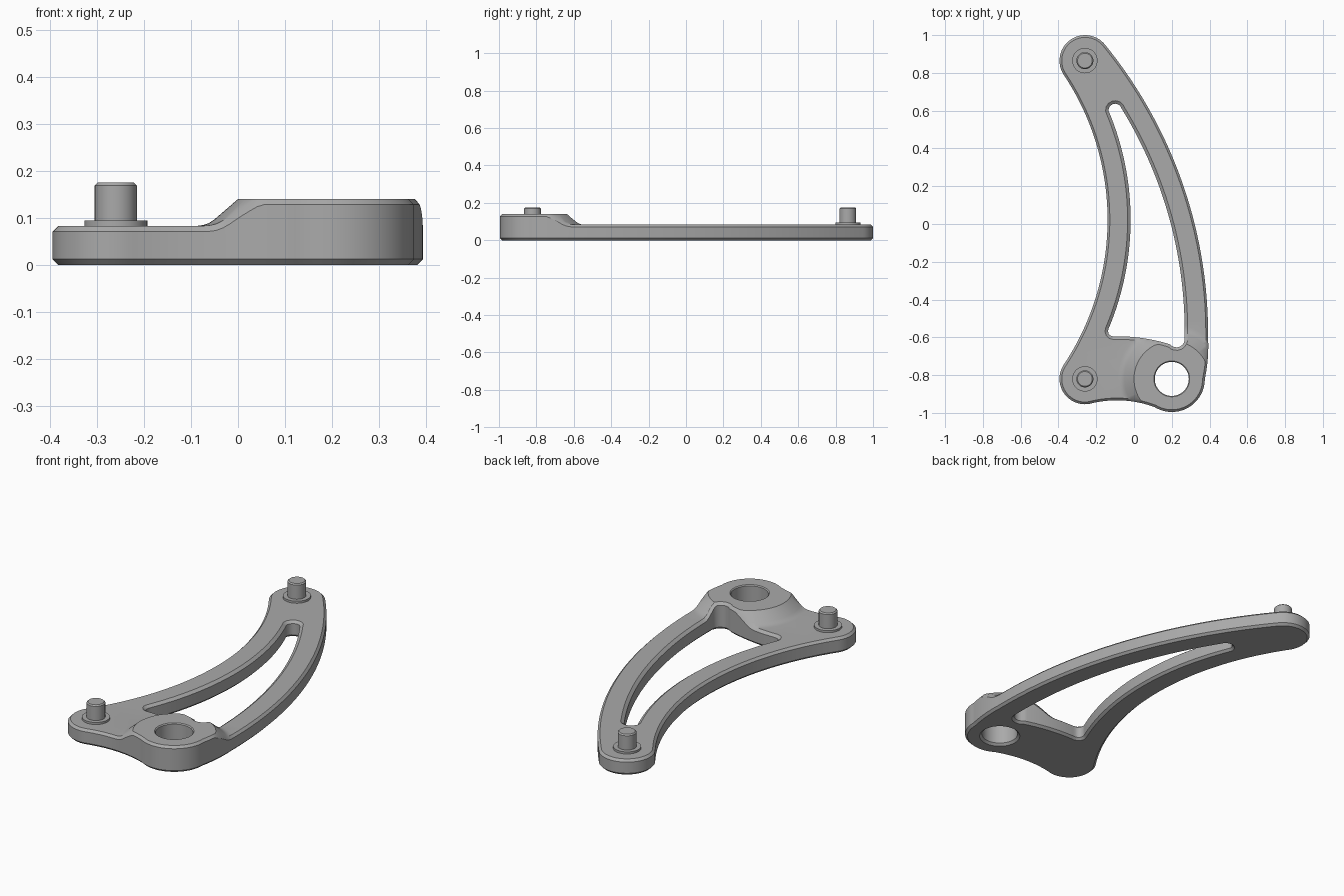
import bpy, bmesh
from math import pi, tau, sin, cos, atan2, ceil
from mathutils import Vector
from mathutils.geometry import delaunay_2d_cdt

cube = bpy.data.objects.get("Cube")
if cube:
    bpy.data.objects.remove(cube)

THICK, BOSS_TOP = 0.083, 0.14
BOSS = Vector((0.2, -0.82))
RAMP = [(0.2, BOSS_TOP), (0.25, 0.097), (0.262, 0.089), (0.273, 0.085), (0.287, THICK)]

metal = bpy.data.materials.new("grey_metal")
metal.use_nodes = True
metal.diffuse_color = (0.4, 0.4, 0.4, 1)
metal.node_tree.nodes["Principled BSDF"].inputs["Base Color"].default_value = metal.diffuse_color


def finish(bm, name):
    """Turn a bmesh into a shaded object."""
    bmesh.ops.remove_doubles(bm, verts=bm.verts, dist=1e-5)
    bmesh.ops.recalc_face_normals(bm, faces=bm.faces)
    mesh = bpy.data.meshes.new(name)
    bm.to_mesh(mesh)
    bm.free()
    mesh.materials.append(metal)
    obj = bpy.data.objects.new(name, mesh)
    bpy.context.collection.objects.link(obj)
    bpy.ops.object.select_all(action='DESELECT')
    obj.select_set(True)
    bpy.context.view_layer.objects.active = obj
    bpy.ops.object.shade_smooth_by_angle(angle=pi / 6)


def arc(a, b, c, step=0.015):
    """Points on the circular arc from a through b up to, not including, c."""
    a, b, c = Vector(a), Vector(b), Vector(c)
    u, v = b - a, c - a
    d = 2 * (u.x * v.y - u.y * v.x)
    uu, vv = u.length_squared, v.length_squared
    off = Vector((v.y * uu - u.y * vv, u.x * vv - v.x * uu)) / d
    centre, r = a + off, off.length
    start = atan2(-off.y, -off.x)
    end = atan2(c.y - centre.y, c.x - centre.x)
    sweep = (end - start) % tau
    if d < 0:
        sweep -= tau
    n = max(3, ceil(abs(sweep) * r / step))
    return [centre + r * Vector((cos(start + sweep * i / n), sin(start + sweep * i / n)))
            for i in range(n)]


def chain(points):
    """Closed loop of arcs; every second point is a point passed through."""
    loop = []
    for i in range(0, len(points), 2):
        loop += arc(points[i], points[i + 1], points[(i + 2) % len(points)])
    return loop


def circle(centre, r, n):
    return [centre + r * Vector((cos(tau * i / n), sin(tau * i / n))) for i in range(n)]


def inset(loop, dist):
    """Shift a loop to its left, into the material."""
    out = []
    for i, p in enumerate(loop):
        t = (loop[(i + 1) % len(loop)] - loop[i - 1]).normalized()
        out.append(p + dist * Vector((-t.y, t.x)))
    return out


def height(p):
    """Top surface: flat arm with a ramp up to the round boss."""
    d = (p - BOSS).length
    if d <= RAMP[0][0]:
        return BOSS_TOP
    for (r0, z0), (r1, z1) in zip(RAMP, RAMP[1:]):
        if d <= r1:
            return z0 + (z1 - z0) * (d - r0) / (r1 - r0)
    return THICK


def in_material(p, segments):
    """Even-odd test: inside the outline and outside the holes."""
    x, y = p
    inside = False
    for ax, ay, bx, by in segments:
        if (ay > y) != (by > y) and x < ax + (y - ay) * (bx - ax) / (by - ay):
            inside = not inside
    return inside


def cap(bm, loops, extra, z_of):
    """Fill the area between the loops, following a height rule."""
    pts, edges = [], []
    for loop in loops:
        k, n = len(pts), len(loop)
        pts += loop
        edges += [(k + i, k + (i + 1) % n) for i in range(n)]
    segments = [(*pts[a], *pts[b]) for a, b in edges]
    verts, _, faces, *_ = delaunay_2d_cdt(pts + extra, edges, [], 0, 1e-6)
    made = [bm.verts.new((*v, z_of(v))) for v in verts]
    for f in faces:
        if in_material(sum((verts[i] for i in f), Vector((0, 0))) / len(f), segments):
            bm.faces.new([made[i] for i in f])
    for v in made:
        if not v.link_faces:
            bm.verts.remove(v)


# Arm outline, counter-clockwise from the front right lobe
outline = chain([(-0.372, -0.745), (-0.355, -0.915), (-0.235, -0.952), (-0.066, -0.934),
                 (0.11, -0.97), (0.324, -0.944), (0.375, -0.82), (0.39, -0.72),
                 (0.392, -0.6), (0.285, 0.13), (-0.15, 0.945), (-0.26, 1.0),
                 (-0.372, 0.79), (-0.14, 0.02)])
# Long curved slot
slot = chain([(-0.135, 0.6), (-0.018, 0.02), (-0.135, -0.555), (-0.132, -0.584),
              (-0.11, -0.595), (0.03, -0.602), (0.19, -0.637), (0.25, -0.645),
              (0.268, -0.6), (0.195, 0.0), (-0.065, 0.61), (-0.1, 0.637)])
# Bore through the boss
bore = circle(BOSS, 0.09, 48)

# Curved arm: chamfered walls round each loop, then both caps
bm = bmesh.new()
tops, bottoms = [], []
for loop, clockwise, top_cut, low_cut in ((outline, False, 0.012, 0.012),
                                          (slot, True, 0.016, 0.012),
                                          (bore, True, 0.005, 0.012)):
    area = sum(loop[i - 1].cross(p) for i, p in enumerate(loop))
    if (area < 0) != clockwise:
        loop = loop[::-1]
    top, low = inset(loop, top_cut), inset(loop, low_cut)
    tops.append(top)
    bottoms.append(low)
    rings = [[(*p, 0) for p in low], [(*p, low_cut) for p in loop],
             [(*p, height(p) - min(top_cut, 0.012)) for p in loop],
             [(*p, height(p)) for p in top]]
    rings = [[bm.verts.new(co) for co in ring] for ring in rings]
    for r0, r1 in zip(rings, rings[1:]):
        for i in range(len(loop)):
            bm.faces.new((r0[i - 1], r0[i], r1[i], r1[i - 1]))
ramp_points = [p for r, _ in RAMP for p in circle(BOSS, r, 96)]
cap(bm, tops, ramp_points, height)
cap(bm, bottoms, [], lambda p: 0)
finish(bm, "curved_arm")


def lathe(name, centre, profile, n=40):
    """Solid of revolution from (radius, z) pairs."""
    bm = bmesh.new()
    rings = [[bm.verts.new((*p, z)) for p in circle(centre, r, n)] for r, z in profile]
    for r0, r1 in zip(rings, rings[1:]):
        for i in range(n):
            bm.faces.new((r0[i - 1], r0[i], r1[i], r1[i - 1]))
    bm.faces.new(rings[0])
    bm.faces.new(rings[-1])
    finish(bm, name)


# Pins, each standing on a thin collar
for side, y in (("front", -0.82), ("back", 0.865)):
    spot = Vector((-0.26, y))
    lathe(side + "_collar", spot, [(0.067, 0.075), (0.067, 0.094)])
    lathe(side + "_pin", spot, [(0.045, 0.08), (0.045, 0.169), (0.039, 0.175)])
